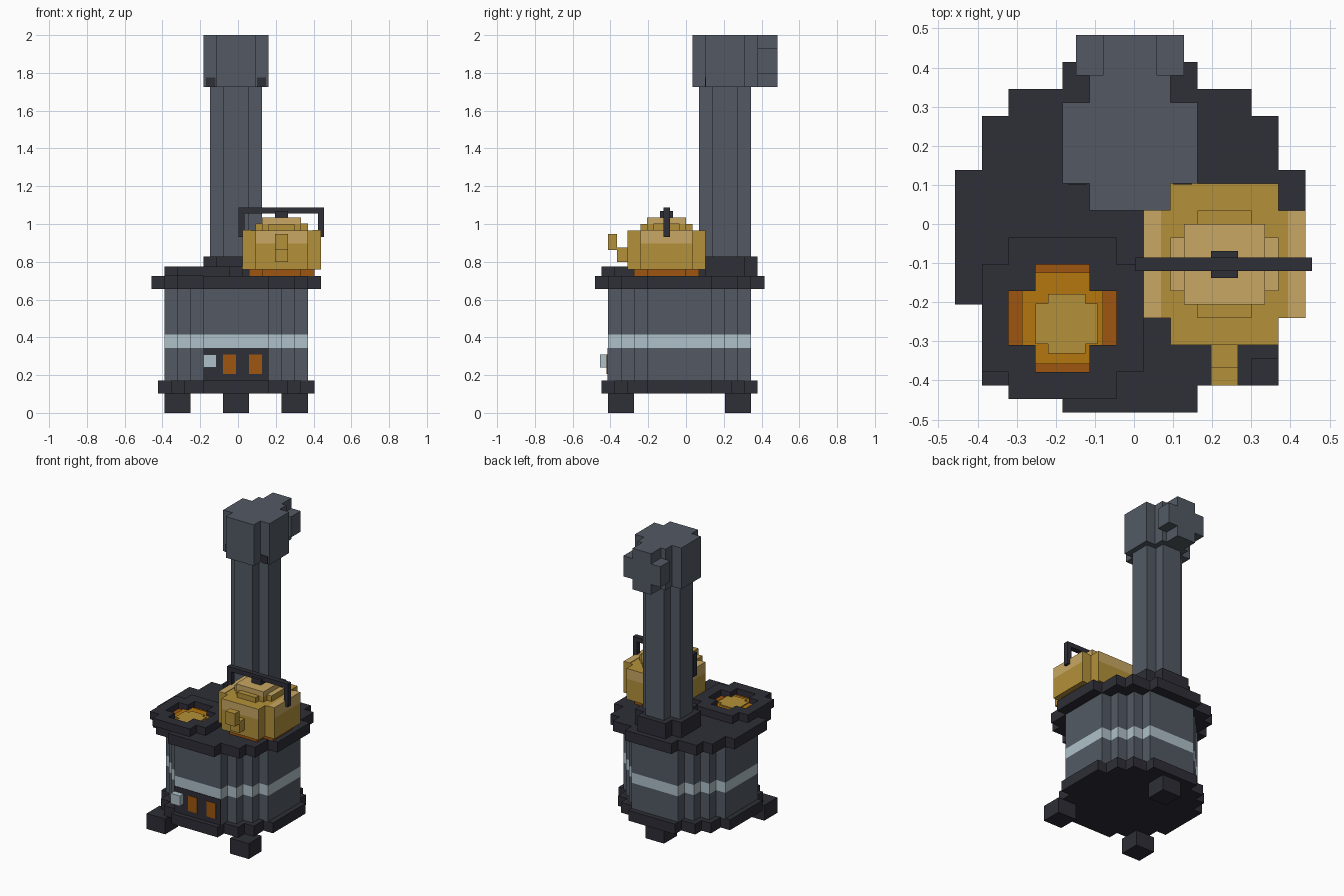
import bpy
import bmesh
from mathutils import Matrix, Vector

cube = bpy.data.objects.get("Cube")
if cube:
    bpy.data.objects.remove(cube, do_unlink=True)

U = 2 / 58                          # one block
ORIGIN = Vector((-0.010, -0.034, 0))  # axis of the stove


def material(name, hex_code):
    srgb = [int(hex_code[i:i + 2], 16) / 255 for i in (0, 2, 4)]
    color = [c / 12.92 if c < 0.04 else ((c + 0.055) / 1.055) ** 2.4 for c in srgb] + [1]
    mat = bpy.data.materials.new(name)
    mat.use_nodes = True
    mat.diffuse_color = color
    bsdf = mat.node_tree.nodes["Principled BSDF"]
    bsdf.inputs["Base Color"].default_value = color
    bsdf.inputs["Roughness"].default_value = 0.9
    return mat


IRON = material("dark_iron", "2E2E37")
STEEL = material("grey_steel", "535A64")
SILVER = material("pale_silver", "AFC1C9")
EMBER = material("dark_orange", "9E5610")
FLAME = material("bright_orange", "B5760F")
BRASS = material("brass", "B4913A")
SHINE = material("light_brass", "C8A763")


def outline(steps):
    """Stepped round outline from half-sizes that go from deep to wide."""
    quarter = []
    for k, (a, b) in enumerate(steps):
        quarter.append((a, b))
        if k + 1 < len(steps):
            quarter.append((a, steps[k + 1][1]))
    mirrored = [(a, -b) for a, b in reversed(quarter)]
    half = quarter + mirrored
    return half + [(-a, -b) for a, b in half]


def finish(name, bm, mats):
    bmesh.ops.recalc_face_normals(bm, faces=bm.faces)
    bmesh.ops.transform(bm, verts=bm.verts,
                        matrix=Matrix.Translation(ORIGIN) @ Matrix.Scale(U, 4))
    mesh = bpy.data.meshes.new(name)
    bm.to_mesh(mesh)
    bm.free()
    for mat in mats:
        mesh.materials.append(mat)
    obj = bpy.data.objects.new(name, mesh)
    bpy.context.collection.objects.link(obj)
    return obj


def stepped(name, steps, center, z0, z1, mat, hole=None, lying=False, accent=None):
    """Extruded stepped disc; lying turns it along y, accent colours its outermost sides."""
    bm = bmesh.new()
    for loop in [outline(steps)] + ([outline(hole)] if hole else []):
        verts = [bm.verts.new((x, y, z0)) for x, y in loop]
        if hole:
            for a, b in zip(verts, verts[1:] + verts[:1]):
                bm.edges.new((a, b))
        else:
            bm.faces.new(verts)
    if hole:
        bmesh.ops.triangle_fill(bm, edges=bm.edges[:], use_beauty=True)
    result = bmesh.ops.extrude_face_region(bm, geom=bm.faces[:])
    top = [v for v in result["geom"] if isinstance(v, bmesh.types.BMVert)]
    bmesh.ops.translate(bm, verts=top, vec=(0, 0, z1 - z0))
    if accent:
        reach = steps[-1][0]
        for f in bm.faces:
            mid = f.calc_center_median()
            if max(abs(mid.x), abs(mid.y)) > reach - 0.1:
                f.material_index = 1
    if lying:
        bmesh.ops.transform(bm, verts=bm.verts, matrix=Matrix(
            ((1, 0, 0, 0), (0, 0, 1, 0), (0, 1, 0, 0), (0, 0, 0, 1))))
    bmesh.ops.translate(bm, verts=bm.verts, vec=center if len(center) == 3 else (*center, 0))
    return finish(name, bm, [mat] + ([accent] if accent else []))


def box(name, x, y, z, mat):
    bm = bmesh.new()
    bmesh.ops.create_cube(bm, size=1)
    for v in bm.verts:
        v.co = [r[0] if c < 0 else r[1] for c, r in zip(v.co, (x, y, z))]
    return finish(name, bm, [mat])


# Stove legs, base, body and top
for name, x, y in (("front_right_leg", -9, -9), ("front_left_leg", 9, -9), ("back_leg", 0, 9)):
    box(name, (x - 2, x + 2), (y - 2, y + 2), (0, 3), IRON)

AXIS = (0, 0)
BODY = [(5, 11), (7, 9), (9, 7), (11, 5)]
stepped("base_plate", [(5, 12), (8, 10), (10, 8), (12, 5)], AXIS, 3, 5, IRON)
stepped("lower_body", BODY, AXIS, 5, 10, STEEL)
stepped("body_band", BODY, AXIS, 10, 12, SILVER)
stepped("upper_body", BODY, AXIS, 12, 19, STEEL)
stepped("top_plate", [(5, 13), (9, 11), (11, 9), (13, 5)], AXIS, 19, 21, IRON)

# Fire door with two windows and a latch
box("door", (-5, 5), (-11.1, -11), (5, 10), IRON)
for name, x in (("right_window", -2), ("left_window", 2)):
    box(name, (x, x + 2), (-11.2, -11.05), (6, 9), EMBER)
box("door_latch", (-5, -3), (-12.2, -11), (7, 9), SILVER)

# Open burner with glowing bed
BURNER = (-5, -6)
CROSS = [(2, 4), (4, 2)]
stepped("burner_rim", [(4, 6), (6, 4)], BURNER, 21, 22.5, IRON, hole=CROSS)
stepped("ember_bed", CROSS, BURNER, 21, 21.3, EMBER)
stepped("flame_bed", [(2, 3.4), (3, 2)], BURNER, 21.3, 21.5, FLAME)
stepped("flame_core", [(1.4, 2.2), (2.3, 1.5)], (-4.7, -6.4), 21.5, 21.7, BRASS)

# Chimney pipe and cowl
FLUE = (0, 7)
WIDE = [(3, 5), (5, 3)]
stepped("flue_collar", WIDE, FLUE, 21, 24, IRON)
stepped("flue_pipe", CROSS, FLUE, 24, 50, STEEL)
stepped("cowl", WIDE, FLUE, 50, 58, STEEL)
stepped("cowl_outlet", CROSS, (0, 0, 54), 12, 15, STEEL, lying=True)
for name, x in (("right_cowl_shade", -4.6), ("left_cowl_shade", 3.2)):
    box(name, (x, x + 1.4), (3.9, 4), (50, 51.5), IRON)

# Kettle on the second burner
KETTLE = (7, -2)
stepped("kettle_flame", WIDE, KETTLE, 21, 22, EMBER)
stepped("kettle_body", [(4, 6), (6, 4)], KETTLE, 22, 26, BRASS)
stepped("kettle_shoulder", [(4, 6), (6, 4)], KETTLE, 26, 28, BRASS, accent=SHINE)
for name, x in (("right_shoulder_shine", 1), ("left_shoulder_shine", 11.7)):
    box(name, (x, x + 1.3), (-6, 2), (28, 28.1), SHINE)
stepped("lid_base", [(2, 4), (3, 3), (4, 2)], KETTLE, 28, 29, BRASS)
for name, x in (("right_lid_shine", 3), ("left_lid_shine", 10)):
    box(name, (x, x + 1), (-4, 0), (29, 29.1), SHINE)
box("lid_top", (4, 10), (-5, 1), (29, 30), SHINE)
box("lid_knob", (6, 8), (-3, -1), (30, 31), IRON)
box("spout_base", (6, 8), (-9.6, -8), (23.2, 25.4), BRASS)
box("spout_tip", (6, 8), (-11, -9.6), (25, 27.5), BRASS)

# Kettle handle
box("handle_bar", (0.4, 13.5), (-2.5, -1.5), (30.6, 31.5), IRON)
for name, x in (("handle_right_post", 0.4), ("handle_left_post", 12.6)):
    box(name, (x, x + 0.9), (-2.5, -1.5), (27, 30.6), IRON)
